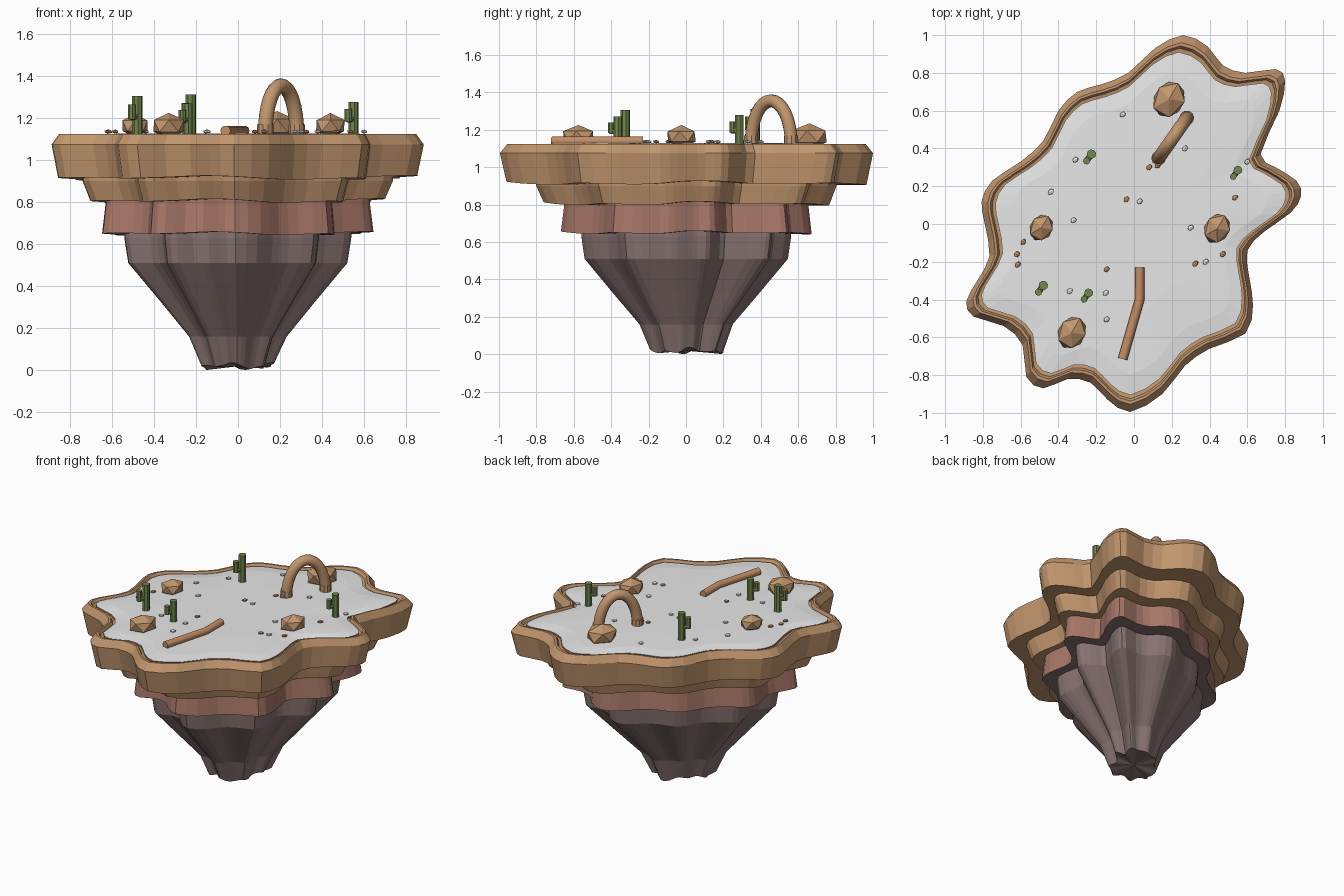
import bpy, bmesh, math, random
from mathutils import Vector, Matrix

if "Cube" in bpy.data.objects:
    bpy.data.objects.remove(bpy.data.objects["Cube"])

random.seed(4)
GROUND = 1.127


def srgb(r, g, b):
    return tuple(((c / 255 + 0.055) / 1.055) ** 2.4 for c in (r, g, b)) + (1.0,)


def material(name, rgb):
    m = bpy.data.materials.new(name)
    m.diffuse_color = srgb(*rgb)
    m.use_nodes = True
    m.node_tree.nodes["Principled BSDF"].inputs["Base Color"].default_value = m.diffuse_color
    return m


TAN = material("sandstone tan", (194, 150, 110))
RED = material("red rock", (168, 119, 104))
DARK = material("dark rock", (136, 115, 113))
GREY = material("pale ground", (231, 231, 231))
GREEN = material("cactus green", (114, 134, 76))
BROWN = material("dry wood", (196, 142, 100))


def finish(name, bm, *mats):
    bmesh.ops.recalc_face_normals(bm, faces=bm.faces)
    me = bpy.data.meshes.new(name)
    bm.to_mesh(me)
    bm.free()
    for m in mats:
        me.materials.append(m)
    ob = bpy.data.objects.new(name, me)
    bpy.context.collection.objects.link(ob)
    return ob


# Lobed island outline: control points, smoothed to twice as many
CTRL = [Vector(p) for p in (
    (0.26, 1.0), (0.39, 0.94), (0.47, 0.84), (0.59, 0.80), (0.75, 0.82), (0.80, 0.76),
    (0.77, 0.60), (0.67, 0.37), (0.75, 0.30), (0.86, 0.23), (0.885, 0.15), (0.83, 0.06),
    (0.69, -0.04), (0.60, -0.14), (0.61, -0.28), (0.63, -0.43), (0.59, -0.58), (0.40, -0.66),
    (0.27, -0.75), (0.15, -0.90), (-0.02, -0.995), (-0.14, -0.93), (-0.23, -0.84), (-0.35, -0.82),
    (-0.48, -0.87), (-0.57, -0.81), (-0.59, -0.64), (-0.69, -0.54), (-0.85, -0.49), (-0.888, -0.41),
    (-0.83, -0.30), (-0.765, -0.17), (-0.79, 0.0), (-0.807, 0.12), (-0.75, 0.23), (-0.60, 0.33),
    (-0.48, 0.44), (-0.40, 0.60), (-0.30, 0.70), (-0.17, 0.74), (-0.03, 0.80), (0.11, 0.93))]
N = len(CTRL)
OUTLINE = []
for i in range(N):
    a, b, c, d = (CTRL[(i + k) % N] for k in (-1, 0, 1, 2))
    OUTLINE += [b, (9 * b + 9 * c - a - d) / 16]


def ring(bm, scale, z, widen=1.0, wave=0.0):
    """One outline ring, scaled, stretched in x and gently waved in height."""
    verts = []
    for p in OUTLINE:
        ang = math.atan2(p.y, p.x)
        verts.append(bm.verts.new((p.x * scale * widen, p.y * scale,
                                   z + wave * math.sin(5 * ang + 1) * math.cos(2 * ang))))
    return verts


def layer(name, profile, mats, cap_bottom=True, base_index=0, side_index=0):
    bm = bmesh.new()
    rings = [ring(bm, *row) for row in profile]
    n = len(OUTLINE)
    for a, b in zip(rings, rings[1:]):
        for i in range(n):
            j = (i + 1) % n
            f = bm.faces.new((a[i], a[j], b[j], b[i]))
            if b is rings[-1]:
                f.material_index = side_index
    # centre fans keep the lobed caps clean
    caps = [(rings[0], 0)] + ([(rings[-1], base_index)] if cap_bottom else [])
    for verts, idx in caps:
        mid = bm.verts.new((0, 0, sum(v.co.z for v in verts) / n))
        for i in range(n):
            bm.faces.new((verts[i], verts[(i + 1) % n], mid)).material_index = idx
    return finish(name, bm, *mats)


# Stacked rock layers, each listed from top to bottom
layer("rim_layer", [(0.89, 1.10), (0.93, 1.105), (0.943, 1.124), (0.96, 1.124),
                    (1.0, 1.075), (0.965, 0.915, 1, 0.012)], [TAN])
layer("second_layer", [(0.81, 0.94, 1.035), (0.805, 0.90, 1.035), (0.765, 0.805, 1.035, 0.012)], [TAN])
layer("red_layer", [(0.655, 0.83, 1.085), (0.655, 0.79, 1.085), (0.672, 0.65, 1.085, 0.01)],
      [RED, DARK], base_index=1)
layer("root_rock", [(0.562, 0.67, 1.085), (0.562, 0.63, 1.085), (0.545, 0.51, 1.08),
                    (0.395, 0.33, 1.06), (0.25, 0.16, 1.05), (0.195, 0.018, 1, 0.018)], [DARK])
layer("ground_surface", [(0.5, 1.128), (0.8, 1.124), (0.91, 1.115), (0.91, 1.10)],
      [GREY, RED], cap_bottom=False, side_index=1)


def tube(name, path, radius, sides, mat, smooth=False):
    """Capped tube swept along a path of points."""
    bm = bmesh.new()
    pts = [Vector(p) for p in path]
    side = Vector((0.83, -0.56, 0))
    rings = []
    for i, p in enumerate(pts):
        t = (pts[min(i + 1, len(pts) - 1)] - pts[max(i - 1, 0)]).normalized()
        ref = side if abs(t.dot(side)) < 0.9 else Vector((0, 0, 1))
        u = (ref - t * ref.dot(t)).normalized()
        v = t.cross(u)
        rings.append([bm.verts.new(p + radius * (u * math.cos(k * math.tau / sides)
                                                 + v * math.sin(k * math.tau / sides)))
                      for k in range(sides)])
    for a, b in zip(rings, rings[1:]):
        for k in range(sides):
            j = (k + 1) % sides
            bm.faces.new((a[k], a[j], b[j], b[k])).smooth = smooth
    bm.faces.new(rings[0])
    bm.faces.new(rings[-1])
    return finish(name, bm, mat)


# Stone arch with thicker feet
arch = []
for i in range(17):
    a = math.pi * i / 16
    arch.append((0.205 - 0.075 * math.cos(a), 0.455 - 0.107 * math.cos(a), GROUND + 0.228 * math.sin(a)))
tube("stone_arch", arch, 0.035, 10, TAN, True)
for x, y, *_ in (arch[0], arch[-1]):
    tube("arch_foot", [(x, y, 1.11), (x, y, 1.17)], 0.039, 10, TAN)

# Fallen log with a bend
tube("fallen_log", [(0.03, -0.23, 1.14), (0.03, -0.40, 1.14), (-0.06, -0.715, 1.14)],
     0.025, 10, BROWN, True)

# Cacti: stem plus a bent side arm
for x, y, top, s in ((-0.48, -0.325, 1.305, 1), (-0.24, -0.365, 1.27, 0.95),
                     (-0.225, 0.37, 1.312, 1), (0.55, 0.285, 1.278, 0.95)):
    h = top - GROUND
    ax, ay = x - 0.026 * s, y - 0.036 * s
    tube("cactus_stem", [(x, y, 1.11), (x, y, top)], 0.025 * s, 8, GREEN)
    tube("cactus_branch", [(x, y, GROUND + h * 0.45), (ax - 0.005, ay - 0.007, GROUND + h * 0.45)],
         0.016 * s, 8, GREEN)
    tube("cactus_arm", [(ax, ay, GROUND + h * 0.38), (ax, ay, GROUND + h * 0.78)], 0.019 * s, 8, GREEN)


def stone(name, loc, size, turn, mat, jitter):
    bm = bmesh.new()
    bmesh.ops.create_icosphere(bm, subdivisions=1, radius=1)
    for v in bm.verts:
        v.co *= 1 + random.uniform(-jitter, jitter)
    bm.transform(Matrix.Translation(loc) @ Matrix.Rotation(turn, 4, 'Z') @ Matrix.Diagonal((*size, 1)))
    return finish(name, bm, mat)


# Boulders
for x, y, r, h in ((0.185, 0.66, 0.098, 0.071), (0.44, -0.025, 0.08, 0.06),
                   (-0.49, -0.02, 0.072, 0.056), (-0.33, -0.575, 0.087, 0.063)):
    stone("boulder", (x, y, 1.164), (r * 1.12, r * 0.92, h), 1.05, TAN, 0.03)

# Pebbles
for x, y in ((-0.06, 0.58), (-0.31, 0.34), (-0.44, 0.17), (-0.32, 0.02), (0.03, 0.12), (0.27, 0.40),
             (0.60, 0.33), (0.30, -0.02), (0.38, -0.20), (-0.34, -0.355), (-0.15, -0.365), (-0.145, -0.505)):
    stone("grey_pebble", (x, y, 1.136), (0.019, 0.015, 0.01), 0.8, GREY, 0.05)
for x, y in ((-0.04, 0.13), (0.08, 0.30), (0.125, 0.31), (0.535, 0.14), (0.47, -0.16), (0.325, -0.21),
             (-0.145, -0.24), (-0.585, -0.095), (-0.62, -0.16), (-0.615, -0.215)):
    stone("brown_pebble", (x, y, 1.136), (0.019, 0.015, 0.01), 0.8, BROWN, 0.05)
